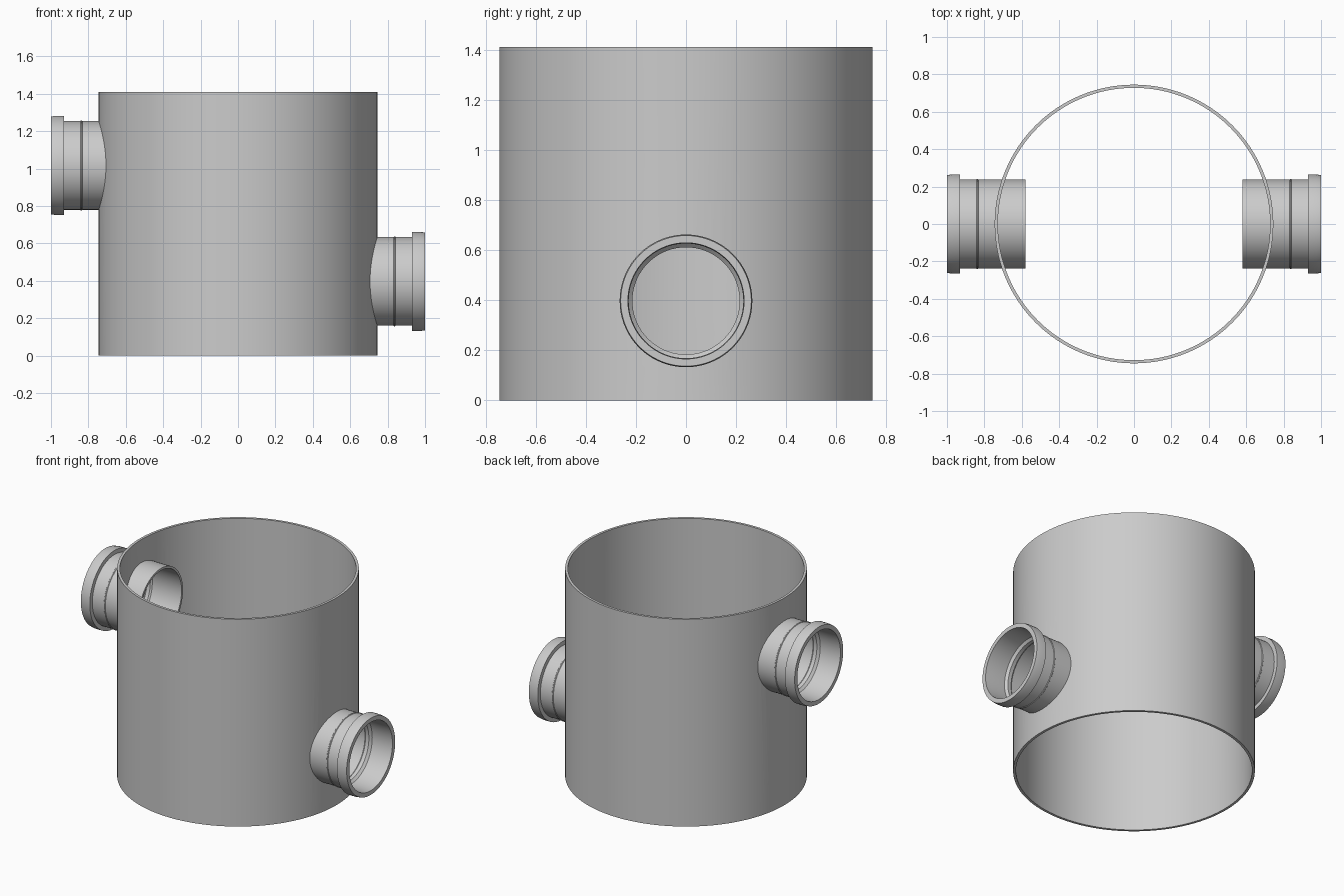
import bpy, bmesh, math
from mathutils import Matrix

if "Cube" in bpy.data.objects:
    bpy.data.objects.remove(bpy.data.objects["Cube"])

R_OUT, R_IN, HEIGHT = 0.745, 0.728, 1.41


def lathe(name, profile, steps, matrix=Matrix()):
    """Revolve a closed (radius, height) profile about z, then place it."""
    bm = bmesh.new()
    rings = []
    for i in range(steps):
        a = 2 * math.pi * i / steps
        rings.append([bm.verts.new((r * math.cos(a), r * math.sin(a), h)) for r, h in profile])
    n = len(profile)
    for i in range(steps):
        p, q = rings[i], rings[(i + 1) % steps]
        for j in range(n):
            k = (j + 1) % n
            bm.faces.new((p[j], q[j], q[k], p[k]))
    bmesh.ops.recalc_face_normals(bm, faces=bm.faces)
    bm.transform(matrix)
    mesh = bpy.data.meshes.new(name)
    bm.to_mesh(mesh)
    bm.free()
    obj = bpy.data.objects.new(name, mesh)
    bpy.context.collection.objects.link(obj)
    return obj


def smooth(obj):
    bpy.ops.object.select_all(action='DESELECT')
    obj.select_set(True)
    bpy.context.view_layer.objects.active = obj
    bpy.ops.object.shade_smooth_by_angle(angle=math.radians(30))


# Open-ended chamber wall
wall = lathe("chamber_wall", [(R_OUT, 0), (R_OUT, HEIGHT), (R_IN, HEIGHT), (R_IN, 0)], 128)

# Socket pipe profile: plain spigot, thin bead, flared collar, stepped bore
PIPE = [
    (0.237, 0.58), (0.237, 0.832), (0.2405, 0.835), (0.2405, 0.84), (0.237, 0.843),
    (0.237, 0.93), (0.265, 0.93), (0.265, 0.975), (0.261, 1.0),
    (0.232, 1.0), (0.229, 0.93), (0.229, 0.85), (0.214, 0.835), (0.214, 0.81),
    (0.222, 0.80), (0.222, 0.58),
]

# Low outlet on the right, high inlet on the left, each with a hole in the wall
for name, z, sign in (("outlet_pipe", 0.397, 1), ("inlet_pipe", 1.017, -1)):
    place = Matrix.Translation((0, 0, z)) @ Matrix.Rotation(sign * math.pi / 2, 4, 'Y')
    pipe = lathe(name, PIPE, 72, place)
    smooth(pipe)

    bm = bmesh.new()
    bmesh.ops.create_cone(bm, cap_ends=True, segments=72, radius1=0.229, radius2=0.229,
                          depth=0.4, matrix=place @ Matrix.Translation((0, 0, 0.75)))
    mesh = bpy.data.meshes.new(name + "_cutter")
    bm.to_mesh(mesh)
    bm.free()
    cutter = bpy.data.objects.new(name + "_cutter", mesh)
    bpy.context.collection.objects.link(cutter)
    cutter.hide_render = True
    cutter.display_type = 'WIRE'
    cut = wall.modifiers.new(name + "_hole", 'BOOLEAN')
    cut.operation = 'DIFFERENCE'
    cut.solver = 'EXACT'
    cut.object = cutter

# Bake the holes, drop the cutters, then shade the wall
bpy.context.view_layer.objects.active = wall
for mod in list(wall.modifiers):
    cutter = mod.object
    bpy.ops.object.modifier_apply(modifier=mod.name)
    bpy.data.objects.remove(cutter)
smooth(wall)
